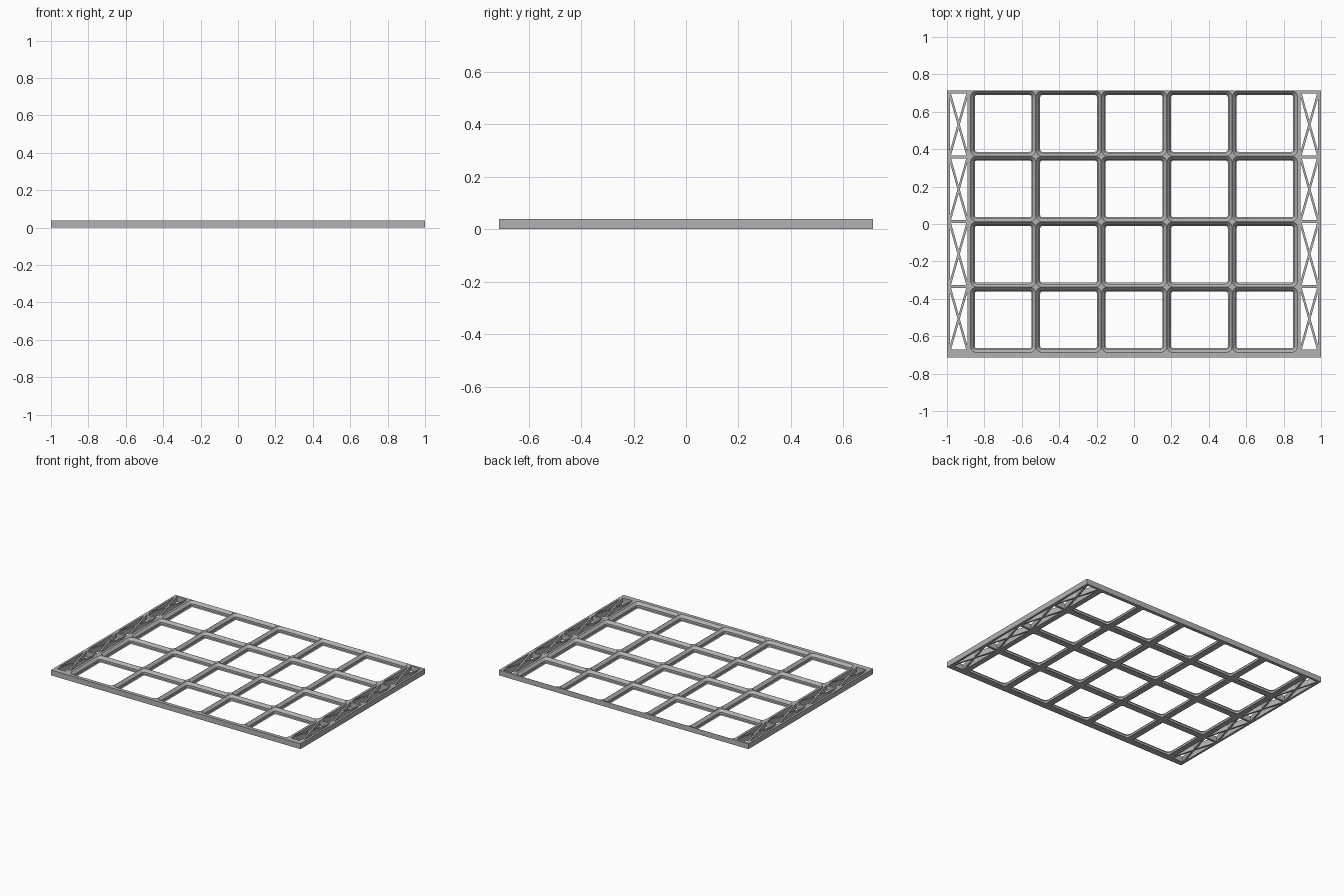
import bpy, bmesh, math

if "Cube" in bpy.data.objects:
    bpy.data.objects.remove(bpy.data.objects["Cube"])

MM = 2 / 240                 # model units per millimetre
H = 4.65 * MM                # plate height
P = 42 * MM                  # cell pitch
X0, X1 = 2.5 * P, 1.0        # side truss, inner and outer edge
YF, YB = -0.7125, 0.7125     # front and back edge
Y0 = YB - 4 * P              # front edge of the cell grid

grey = bpy.data.materials.new("plate grey")
grey.diffuse_color = (0.45, 0.45, 0.45, 1)
grey.use_nodes = True
grey.node_tree.nodes["Principled BSDF"].inputs["Base Color"].default_value = grey.diffuse_color


def add_object(name, bm):
    mesh = bpy.data.meshes.new(name)
    bm.to_mesh(mesh)
    bm.free()
    mesh.materials.append(grey)
    ob = bpy.data.objects.new(name, mesh)
    bpy.context.collection.objects.link(ob)
    return ob


def ring(bm, cx, cy, half, radius, z, seg=8):
    """Rounded square loop of vertices."""
    verts = []
    for q, (sx, sy) in enumerate([(1, 1), (-1, 1), (-1, -1), (1, -1)]):
        for i in range(seg + 1):
            a = math.pi / 2 * (q + i / seg)
            verts.append(bm.verts.new((cx + sx * (half - radius) + radius * math.cos(a),
                                       cy + sy * (half - radius) + radius * math.sin(a), z)))
    return verts


# Cell grid: stepped, chamfered sockets (half width, corner radius, height in mm)
profile = [(21, 0, 0), (18.15, 1.15, 0), (18.85, 1.85, 0.7),
           (18.85, 1.85, 2.5), (20.9, 3.9, 4.65), (21, 0, 4.65)]
bm = bmesh.new()
for col in range(5):
    for row in range(4):
        cx, cy = (col - 2) * P, Y0 + (row + 0.5) * P
        loops = [ring(bm, cx, cy, h * MM, r * MM, z * MM) for h, r, z in profile]
        for a, b in zip(loops, loops[1:]):
            for i in range(len(a)):
                j = (i + 1) % len(a)
                bm.faces.new((a[i], b[i], b[j], a[j]))
bmesh.ops.remove_doubles(bm, verts=bm.verts, dist=1e-5)
bmesh.ops.dissolve_degenerate(bm, edges=bm.edges, dist=1e-6)
# close the outer walls between the top and bottom rims
bmesh.ops.bridge_loops(bm, edges=[e for e in bm.edges if e.is_boundary])
bmesh.ops.recalc_face_normals(bm, faces=bm.faces)
grid = add_object("cell_grid", bm)
bpy.context.view_layer.objects.active = grid
grid.select_set(True)
bpy.ops.object.shade_smooth_by_angle(angle=math.radians(30))
grid.select_set(False)

# Front rail: plain strip along the front edge
bm = bmesh.new()
bmesh.ops.create_cube(bm, size=1)
for v in bm.verts:
    v.co = (v.co.x * 2, (YF + Y0) / 2 + v.co.y * (Y0 - YF), (v.co.z + 0.5) * H)
add_object("front_rail", bm)

# Side trusses: strips with four cross-braced bays
WALL, BRACE = 0.0155, 0.006  # rail thickness, half width of a brace
a = (X1 - X0 - 2 * WALL) / 2
b = (4 * P - 5 * WALL) / 8
length = math.hypot(a, b)
t, s = BRACE * length / a, BRACE * length / b
w, h = a * (b - t) / b, b * (a - s) / a


def side_truss(name, side):
    curve = bpy.data.curves.new(name, 'CURVE')
    curve.dimensions = '2D'
    curve.fill_mode = 'BOTH'
    curve.extrude = H / 2

    def outline(points):
        sp = curve.splines.new('POLY')
        sp.points.add(len(points) - 1)
        for p, (x, y) in zip(sp.points, points):
            p.co = (side * x, y, 0, 1)
        sp.use_cyclic_u = True

    outline([(X0, Y0), (X1, Y0), (X1, YB), (X0, YB)])
    cx = (X0 + X1) / 2
    for i in range(4):
        cy = Y0 + WALL + b + i * (2 * b + WALL)
        for k in (-1, 1):
            outline([(cx, cy + k * t), (cx + w, cy + k * b), (cx - w, cy + k * b)])
            outline([(cx + k * s, cy), (cx + k * a, cy + h), (cx + k * a, cy - h)])
    temp = bpy.data.objects.new(name + "_outline", curve)
    bpy.context.collection.objects.link(temp)
    bpy.context.view_layer.update()
    bm = bmesh.new()
    bm.from_mesh(temp.to_mesh())
    temp.to_mesh_clear()
    bpy.data.objects.remove(temp)
    bmesh.ops.translate(bm, verts=bm.verts, vec=(0, 0, H / 2))
    bmesh.ops.remove_doubles(bm, verts=bm.verts, dist=1e-5)
    bmesh.ops.recalc_face_normals(bm, faces=bm.faces)
    for f in bm.faces:
        f.smooth = False
    add_object(name, bm)


side_truss("right_truss", 1)
side_truss("left_truss", -1)
